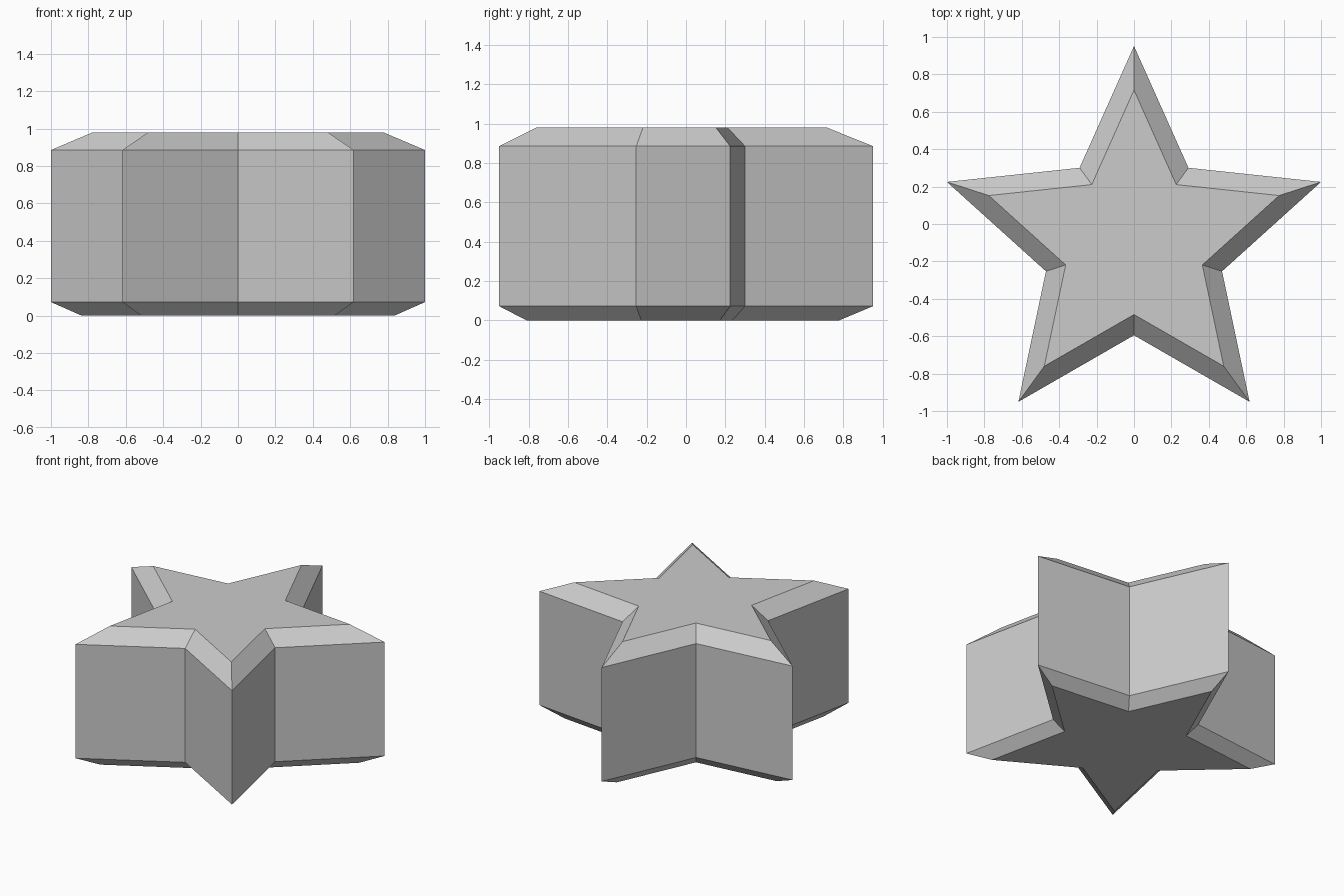
import bpy, bmesh, math

if "Cube" in bpy.data.objects:
    bpy.data.objects.remove(bpy.data.objects["Cube"])

R_TIP, R_NOTCH, CENTRE_Y = 1.0515, 0.495, -0.1

# (height, scale of the star outline) for each level of the bevelled block
LEVELS = [(0.0, 0.837), (0.072, 1.0), (0.885, 1.0), (0.98, 0.776)]


def star_ring(bm, z, scale):
    ring = []
    for i in range(10):
        r = (R_NOTCH if i % 2 else R_TIP) * scale
        a = math.pi / 2 + i * math.pi / 5
        ring.append(bm.verts.new((r * math.cos(a), CENTRE_Y + r * math.sin(a), z)))
    return ring


# Star block with bevelled top and bottom edges
bm = bmesh.new()
rings = [star_ring(bm, z, s) for z, s in LEVELS]
for low, high in zip(rings, rings[1:]):
    for i in range(10):
        j = (i + 1) % 10
        bm.faces.new((low[i], low[j], high[j], high[i]))

# Flat caps
bm.faces.new(rings[0][::-1])
bm.faces.new(rings[-1])

mesh = bpy.data.meshes.new("star_block")
bm.to_mesh(mesh)
bm.free()
bpy.context.collection.objects.link(bpy.data.objects.new("star_block", mesh))
